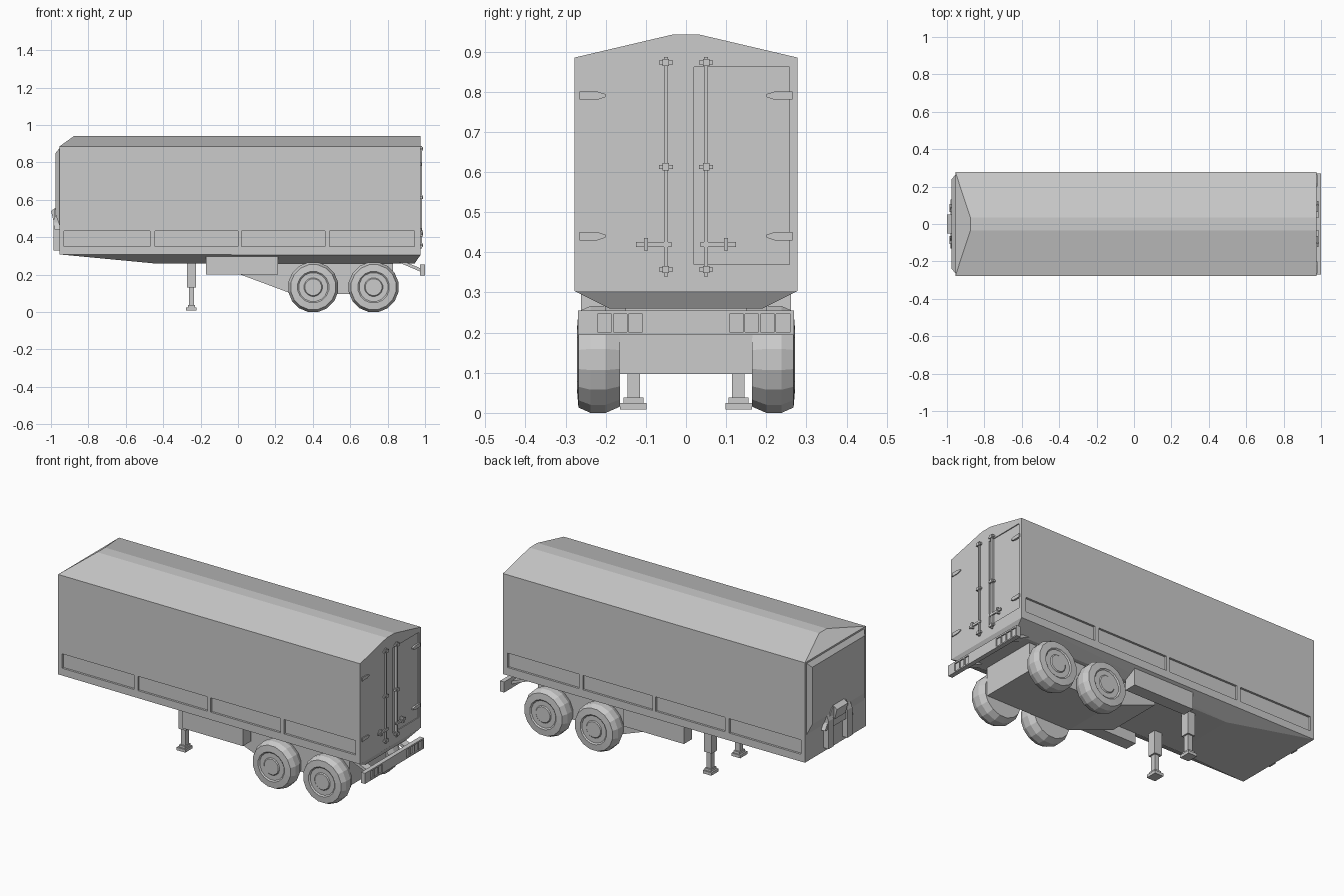
import bpy, bmesh, math
from mathutils import Vector

if "Cube" in bpy.data.objects:
    bpy.data.objects.remove(bpy.data.objects["Cube"])


def finish(name, bm):
    bmesh.ops.recalc_face_normals(bm, faces=bm.faces[:])
    me = bpy.data.meshes.new(name)
    bm.to_mesh(me)
    bm.free()
    ob = bpy.data.objects.new(name, me)
    bpy.context.collection.objects.link(ob)
    return ob


def boxes(name, items, mirror=True):
    """Boxes as ((x0, x1), (y0, y1), (z0, z1)), optionally mirrored in y."""
    bm = bmesh.new()
    for s in (1, -1) if mirror else (1,):
        for xs, ys, zs in items:
            vs = bmesh.ops.create_cube(bm, size=1)["verts"]
            for v in vs:
                v.co = Vector((xs[v.co.x > 0], s * ys[v.co.y > 0], zs[v.co.z > 0]))
    return finish(name, bm)


def hull(name, points):
    """Convex solid symmetric in y, from the points of one half."""
    bm = bmesh.new()
    for x, y, z in points:
        for s in (1, -1):
            bm.verts.new((x, s * y, z))
    bmesh.ops.convex_hull(bm, input=bm.verts[:])
    bmesh.ops.dissolve_limit(bm, angle_limit=0.01, verts=bm.verts[:], edges=bm.edges[:])
    return finish(name, bm)


def prism(name, profile, a, b, axis="y", mirror=False):
    """Extrude an (x, z) profile along y, or a (y, z) profile along x."""
    bm = bmesh.new()
    for s in (1, -1) if mirror else (1,):
        rings = []
        for d in (a, b):
            rings.append([bm.verts.new((p, s * d, q) if axis == "y" else (d, s * p, q))
                          for p, q in profile])
        n = len(profile)
        for r in rings:
            bm.faces.new(r)
        for i in range(n):
            j = (i + 1) % n
            bm.faces.new((rings[0][i], rings[0][j], rings[1][j], rings[1][i]))
    return finish(name, bm)


def cut(target, cutter):
    mod = target.modifiers.new("cut", "BOOLEAN")
    mod.operation = "DIFFERENCE"
    mod.solver = "EXACT"
    mod.object = cutter
    bpy.context.view_layer.objects.active = target
    bpy.ops.object.modifier_apply(modifier=mod.name)
    bpy.data.objects.remove(cutter)


def wheel(name, cx, side, cz=0.133, n=16):
    # (distance from centreline, radius) tyre, rim dish and hub
    prof = [(0.165, 0), (0.165, 0.12), (0.20, 0.1356), (0.238, 0.1356), (0.268, 0.122),
            (0.271, 0.085), (0.265, 0.078), (0.265, 0.05), (0.27, 0.045), (0.27, 0)]
    bm = bmesh.new()
    rings = []
    for d, r in prof:
        if r == 0:
            rings.append([bm.verts.new((cx, side * d, cz))] * n)
        else:
            rings.append([bm.verts.new((cx + r * math.sin((i + 0.5) * math.tau / n), side * d,
                                        cz - r * math.cos((i + 0.5) * math.tau / n)))
                          for i in range(n)])
    for r0, r1 in zip(rings, rings[1:]):
        for i in range(n):
            j = (i + 1) % n
            bm.faces.new(list(dict.fromkeys((r0[i], r0[j], r1[j], r1[i]))))
    return finish(name, bm)


# Trailer body with hipped front roof and tapered underside
body = hull("trailer_body", [
    (-0.955, 0.278, 0.308), (0.975, 0.278, 0.304), (-0.45, 0.19, 0.26), (0.945, 0.19, 0.26),
    (-0.955, 0.278, 0.885), (0.975, 0.278, 0.885), (-0.875, 0.035, 0.942), (0.975, 0.035, 0.942)])

# Recessed side panels and rear doors
spans = [(-0.93, -0.47), (-0.445, 0.0), (0.02, 0.465), (0.49, 0.945)]
cut(body, boxes("panel_cutter", [(x, (0.266, 0.32), (0.35, 0.433)) for x in spans]
                + [((0.97, 1.05), (0.02, 0.258), (0.37, 0.862))]))

# Door hinges
for i, z in enumerate((0.44, 0.79)):
    prism(f"door_hinges_{i}", [(0.265, z - 0.01), (0.265, z + 0.01), (0.22, z + 0.01),
                               (0.20, z + 0.004), (0.20, z - 0.003), (0.22, z - 0.01)],
          0.968, 0.98, "x", True)

# Door locking rods with guides
boxes("door_lock_rods", [((0.969, 0.984), (0.045, 0.055), (0.34, 0.887))])
boxes("rod_guides", [((0.968, 0.986), (0.032, 0.067), (z - 0.005, z + 0.005))
                     for z in (0.357, 0.613, 0.873)]
      + [((0.968, 0.99), (0.042, 0.058), (z - 0.009, z + 0.009)) for z in (0.357, 0.613, 0.873)])
boxes("door_handles", [((0.978, 0.986), (0.036, 0.124), (0.413, 0.426)),
                       ((0.968, 0.99), (0.095, 0.104), (0.404, 0.436))])

# Raised front wall panel
hull("front_panel", [(-0.95, 0.268, 0.45), (-0.95, 0.268, 0.882),
                     (-0.975, 0.24, 0.52), (-0.975, 0.24, 0.85)])

# Front connection box and uprights
prism("connection_plate", [(-0.13, 0.44), (0.13, 0.44), (0.065, 0.55), (-0.065, 0.55)],
      -0.98, -0.95, "x")
prism("connection_box", [(-1.0, 0.54), (-0.972, 0.56), (-0.965, 0.50), (-0.985, 0.48)],
      -0.05, 0.05)
prism("front_uprights", [(-0.987, 0.33), (-0.95, 0.33), (-0.95, 0.52), (-0.975, 0.52),
                         (-0.987, 0.49)], 0.063, 0.108, mirror=True)

# Axle housing and side boxes
prism("axle_housing", [(0.0, 0.27), (0.0, 0.205), (0.29, 0.097), (0.83, 0.097), (0.83, 0.27)],
      -0.166, 0.166)
boxes("side_boxes", [((-0.17, 0.215), (0.19, 0.262), (0.2, 0.31))])

# Landing legs
boxes("landing_legs", [((-0.272, -0.225), (0.105, 0.155), (0.13, 0.29)),
                       ((-0.263, -0.234), (0.115, 0.146), (0.035, 0.14)),
                       ((-0.268, -0.229), (0.106, 0.156), (0.024, 0.038)),
                       ((-0.277, -0.222), (0.099, 0.164), (0.008, 0.025))])

# Rear bumper with light wells and support arms
bumper = boxes("rear_bumper", [((0.974, 1.0), (-0.269, 0.269), (0.194, 0.255))], False)
cut(bumper, boxes("light_cutter", [((0.993, 1.05), y, (0.201, 0.246)) for y in
                                   ((0.108, 0.143), (0.147, 0.181), (0.185, 0.22), (0.224, 0.26))]))
prism("bumper_arms", [(0.86, 0.265), (0.90, 0.265), (0.98, 0.232), (0.98, 0.214)],
      0.15, 0.20, mirror=True)

# Wheels
for i, x in enumerate((0.402, 0.725)):
    for label, side in (("left", 1), ("right", -1)):
        wheel(f"wheel_{i}_{label}", x, side)
